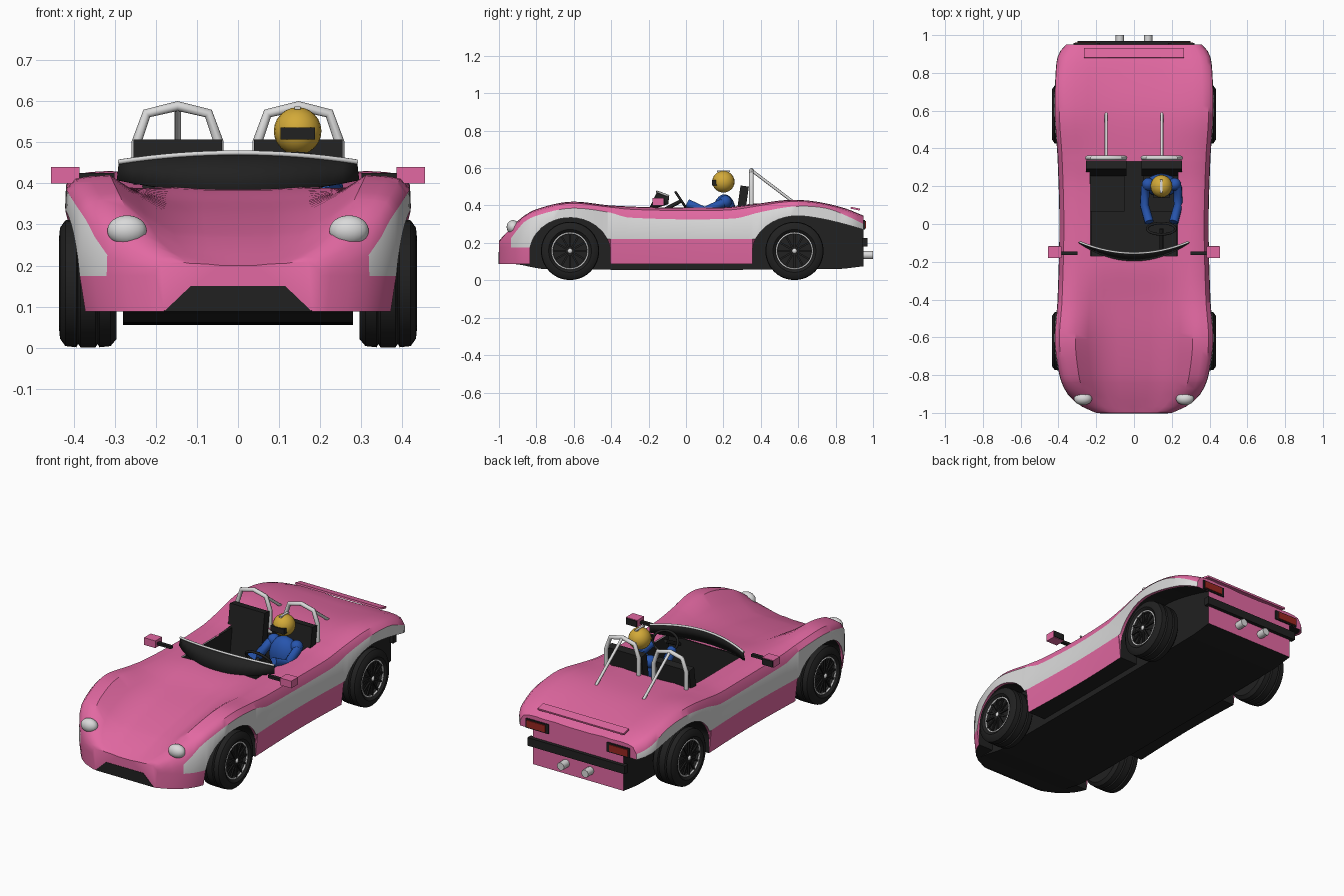
import bpy, bmesh, math
from mathutils import Vector, Matrix

cube = bpy.data.objects.get("Cube")
if cube:
    bpy.data.objects.remove(cube)


def material(name, r, g, b):
    m = bpy.data.materials.new(name)
    m.use_nodes = True
    m.diffuse_color = (r, g, b, 1)
    m.node_tree.nodes["Principled BSDF"].inputs["Base Color"].default_value = (r, g, b, 1)
    return m


pink = material("pink paint", .76, .14, .36)
white = material("white", .7, .7, .7)
black = material("black", .015, .015, .015)
blue = material("blue suit", .02, .09, .42)
yellow = material("yellow helmet", .65, .4, .04)
red = material("red lamp", .32, .02, .015)


def finish(name, bm, mats, angle=None):
    me = bpy.data.meshes.new(name)
    bmesh.ops.recalc_face_normals(bm, faces=bm.faces)
    bm.to_mesh(me)
    bm.free()
    ob = bpy.data.objects.new(name, me)
    bpy.context.collection.objects.link(ob)
    for m in mats:
        me.materials.append(m)
    if angle:
        bpy.ops.object.select_all(action='DESELECT')
        ob.select_set(True)
        bpy.context.view_layer.objects.active = ob
        bpy.ops.object.shade_smooth_by_angle(angle=math.radians(angle))
    return ob


def box(name, centre, size, mat, tilt=0):
    bm = bmesh.new()
    m = Matrix.Translation(centre) @ Matrix.Rotation(math.radians(tilt), 4, 'X') @ Matrix.Diagonal((*size, 1))
    bmesh.ops.create_cube(bm, size=1, matrix=m)
    return finish(name, bm, [mat])


def ball(name, centre, radii, mat):
    bm = bmesh.new()
    m = Matrix.Translation(centre) @ Matrix.Diagonal((*radii, 1))
    bmesh.ops.create_uvsphere(bm, u_segments=20, v_segments=12, radius=1, matrix=m)
    return finish(name, bm, [mat], 40)


def tube(name, points, radius, mat, closed=False):
    cu = bpy.data.curves.new(name, 'CURVE')
    cu.dimensions = '3D'
    cu.bevel_depth, cu.bevel_resolution, cu.use_fill_caps = radius, 2, True
    sp = cu.splines.new('POLY')
    sp.points.add(len(points) - 1)
    for p, co in zip(sp.points, points):
        p.co = (*co, 1)
    sp.use_cyclic_u = closed
    tmp = bpy.data.objects.new(name + " path", cu)
    bm = bmesh.new()
    me = bpy.data.meshes.new_from_object(tmp)
    bm.from_mesh(me)
    bpy.data.objects.remove(tmp)
    for f in bm.faces:
        f.material_index = 0
    return finish(name, bm, [mat], 50)


def ring(centre, radius, axis_u, axis_v, n=28):
    c, u, v = Vector(centre), Vector(axis_u), Vector(axis_v)
    return [c + radius * (u * math.cos(math.tau * i / n) + v * math.sin(math.tau * i / n)) for i in range(n)]


def curve(keys, y):
    """Smooth interpolation through (y, value) keys."""
    for i in range(len(keys) - 1):
        (a, p), (b, q) = keys[i], keys[i + 1]
        if y <= b:
            slope = [(keys[min(j + 1, len(keys) - 1)][1] - keys[max(j - 1, 0)][1]) /
                     (keys[min(j + 1, len(keys) - 1)][0] - keys[max(j - 1, 0)][0]) for j in (i, i + 1)]
            t, h = (y - a) / (b - a), b - a
            return (p * (1 + 2 * t) * (1 - t) ** 2 + h * slope[0] * t * (1 - t) ** 2
                    + q * t * t * (3 - 2 * t) + h * slope[1] * t * t * (t - 1))
    return keys[-1][1]


# Body shape along its length: width, fender crest, centre line, stripe top and floor
WIDTH = [(-1, .2), (-.97, .27), (-.93, .325), (-.88, .365), (-.8, .395), (-.62, .42), (-.4, .405),
         (0, .395), (.35, .405), (.58, .42), (.8, .415), (.9, .4), (.95, .36)]
CREST = [(-1, .21), (-.97, .245), (-.93, .285), (-.88, .335), (-.8, .38), (-.62, .42), (-.4, .4),
         (-.15, .39), (.2, .39), (.35, .405), (.55, .43), (.7, .42), (.85, .385), (.95, .345)]
CENTRE = [(-1, .2), (-.9, .245), (-.8, .28), (-.6, .325), (-.4, .355), (-.2, .385), (.2, .39),
          (.35, .405), (.6, .41), (.85, .37), (.95, .34)]
STRIPE = [(-1, .19), (-.93, .23), (-.88, .3), (-.8, .345), (-.62, .385), (-.42, .365), (-.3, .335),
          (.25, .33), (.4, .365), (.58, .395), (.75, .385), (.88, .335), (.95, .3)]
FLOOR = [(-1, .09), (-.9, .085), (-.75, .06), (.8, .06), (.95, .075)]
AXLES = (-.62, .58)
HOLE = (-.17, .33)


def lower_edge(y):
    d = (y - AXLES[0]) / .215
    if abs(d) < 1:
        return .15 + .185 * math.sqrt(1 - d * d)
    if y > .6:
        return .345 - .075 * ((y - .6) / .35) ** 1.5
    if y > .355:
        return .15 + .195 * math.sqrt(1 - ((y - .6) / .245) ** 2)
    return .088


def half_section(y):
    w, zc, zm, s1 = (curve(k, y) for k in (WIDTH, CREST, CENTRE, STRIPE))
    zb, zf = lower_edge(y), curve(FLOOR, y)
    s0 = max(zb, .22 if y > -.6 else .175)
    xi = min(.28, w * .9)
    return [(xi, zf), (xi, zb), (w * .965, zb), (w, s0), (w * .995, s1), (w * .94, s1 + (zc - s1) * .75),
            (w * .86, zc - .003), (w * .74, zc), (w * .58, zc * .5 + zm * .5), (w * .4, zm + .004), (w * .2, zm), (0, zm)]


stations = sorted({-1 + 1.95 * i / 60 for i in range(61)} | set(HOLE) |
                  {-.99, -.8351, -.834, -.83, -.82, -.42, -.41, -.406, -.4049, .3549, .3555, .36, .37})
bm = bmesh.new()
rings = []
for y in stations:
    half = half_section(y)
    full = half + [(-x, z) for x, z in half[-2::-1]]
    rings.append([bm.verts.new((x, y, z)) for x, z in full])
n = len(rings[0])
for k in range(len(rings) - 1):
    mid = (stations[k] + stations[k + 1]) / 2
    for i in range(n):
        row = min(i, n - 2 - i) if i < n - 1 else -1
        if row >= 8 and HOLE[0] < mid < HOLE[1]:
            continue
        a, b, j = rings[k], rings[k + 1], (i + 1) % n
        f = bm.faces.new((a[i], a[j], b[j], b[i]))
        f.material_index = 2 if row < 2 else 1 if row == 3 and mid > -.94 else 0
for end in (rings[0], rings[-1]):
    bm.faces.new(end)
bmesh.ops.dissolve_degenerate(bm, dist=.0002, edges=bm.edges)
finish("body", bm, [pink, white, black], 38)

# Cockpit tub, open at the top
bm = bmesh.new()
bmesh.ops.create_cube(bm, size=1, matrix=Matrix.Translation((0, .08, .255)) @ Matrix.Diagonal((.455, .5, .26, 1)))
bmesh.ops.delete(bm, geom=[f for f in bm.faces if f.calc_center_median().z > .3], context='FACES')
finish("cockpit_tub", bm, [black])

# Grille mouth plate
bm = bmesh.new()
bm.faces.new([bm.verts.new((x, -1.002, z)) for x, z in
              [(-.18, .088), (.18, .088), (.115, .15), (-.115, .15)]])
ext = bmesh.ops.extrude_face_region(bm, geom=bm.faces[:])
bmesh.ops.translate(bm, vec=(0, .006, 0), verts=[v for v in ext["geom"] if isinstance(v, bmesh.types.BMVert)])
finish("grille_mouth", bm, [black])

# Curved windscreen with a white top rim
bm = bmesh.new()
steps = [i / 8 for i in range(-8, 9)]
low = [Vector((.295 * t, -.2 + .1 * t * t, .378 + .03 * t * t)) for t in steps]
top = [Vector((.29 * t, -.155 + .06 * t * t, .474 - .022 * t * t)) for t in steps]
lv, tv = [bm.verts.new(p) for p in low], [bm.verts.new(p) for p in top]
for i in range(len(steps) - 1):
    bm.faces.new((lv[i], lv[i + 1], tv[i + 1], tv[i]))
screen = finish("windscreen", bm, [black], 40)
screen.modifiers.new("thickness", 'SOLIDIFY').thickness = .006
tube("windscreen_rim", top, .006, white)


# Wheels: lathed tyre, pale rim ring, spokes and cap
def wheel(name, side, y):
    c = Vector((side * .365, y, .157))
    prof = [(-.07, 0), (-.07, .135), (-.055, .153), (-.028, .156), (-.024, .148), (-.018, .156), (.018, .156),
            (.024, .148), (.028, .156), (.055, .153), (.068, .135), (.07, .115), (.06, .1), (.04, .092), (.04, 0)]
    bm = bmesh.new()
    vs = [bm.verts.new((c.x + side * x, c.y, c.z + r)) for x, r in prof]
    edges = [bm.edges.new(p) for p in zip(vs, vs[1:])]
    bmesh.ops.spin(bm, geom=vs + edges, cent=c, axis=(1, 0, 0), angle=math.tau, steps=32)
    bmesh.ops.remove_doubles(bm, verts=bm.verts, dist=.0003)
    finish(name + "_tyre", bm, [black], 35)
    face = c + Vector((side * .058, 0, 0))
    tube(name + "_rim_ring", ring(face, .096, (0, 1, 0), (0, 0, 1)), .005, white, True)
    bm = bmesh.new()
    for i in range(12):
        m = (Matrix.Translation(face) @ Matrix.Rotation(math.tau * i / 12, 4, 'X')
             @ Matrix.Translation((0, 0, .05)) @ Matrix.Diagonal((.008, .01, .09, 1)))
        bmesh.ops.create_cube(bm, size=1, matrix=m)
    finish(name + "_spokes", bm, [black])
    ball(name + "_cap", face, (.012, .014, .014), white)


for side, tag in ((1, "left"), (-1, "right")):
    for y, end in zip(AXLES, ("front", "rear")):
        wheel(end + "_" + tag + "_wheel", side, y)
    ball(tag + "_headlight", (side * .27, -.925, .285), (.048, .034, .037), white)
    # Mirrors
    box(tag + "_mirror", (side * .42, -.15, .42), (.07, .06, .04), pink)
    box(tag + "_mirror_glass", (side * .42, -.118, .42), (.064, .005, .034), black)
    box(tag + "_mirror_stalk", (side * .345, -.155, .418), (.09, .02, .014), black)
    # Tail lamps and exhausts
    box(tag + "_lamp_housing", (side * .25, .951, .297), (.14, .012, .052), black)
    box(tag + "_tail_lamp", (side * .255, .958, .297), (.115, .008, .038), red)
    tube(tag + "_exhaust", [(side * .075, .92, .135), (side * .075, 1, .135)], .022, white)
    # Seats
    box(tag + "_seat_back", (side * .147, .295, .37), (.215, .045, .27), black, -8)
    box(tag + "_seat_cushion", (side * .14, .16, .2), (.18, .19, .08), black)
    # Roll hoops with rear struts
    x0 = side * .147
    hoop = [(-.1, .37), (-.1, .5), (-.075, .57), (0, .588), (.075, .57), (.1, .5), (.1, .37)]
    tube(tag + "_roll_hoop", [(x0 + x, .35, z) for x, z in hoop], .012, white)
    tube(tag + "_roll_strut", [(x0, .35, .588), (x0, .585, .41)], .008, white)

box("rear_bumper", (0, .955, .203), (.6, .03, .045), black)
box("rear_spoiler", (0, .905, .383), (.53, .05, .01), pink, -12)

# Driver and steering wheel
dx = .145
ball("driver_torso", (dx, .205, .36), (.088, .062, .1), blue)
ball("driver_helmet", (dx, .2, .527), (.058, .06, .058), yellow)
box("helmet_visor", (dx, .155, .521), (.084, .034, .03), black)
box("helmet_stripe", (dx, .2, .583), (.014, .07, .008), white)
for s, tag in ((1, "left"), (-1, "right")):
    tube("driver_" + tag + "_arm", [(dx + s * .06, .22, .43), (dx + s * .085, .19, .41), (dx + s * .09, .1, .37),
                                    (dx + s * .065, .01, .41)], .025, blue)
    ball("driver_" + tag + "_shoulder", (dx + s * .07, .21, .42), (.034, .034, .034), blue)
tube("steering_wheel", ring((dx, -.025, .425), .075, (1, 0, 0), (0, -.4, .6)), .007, black, True)
tube("steering_column", [(dx, -.025, .425), (dx, -.15, .36)], .01, black)
